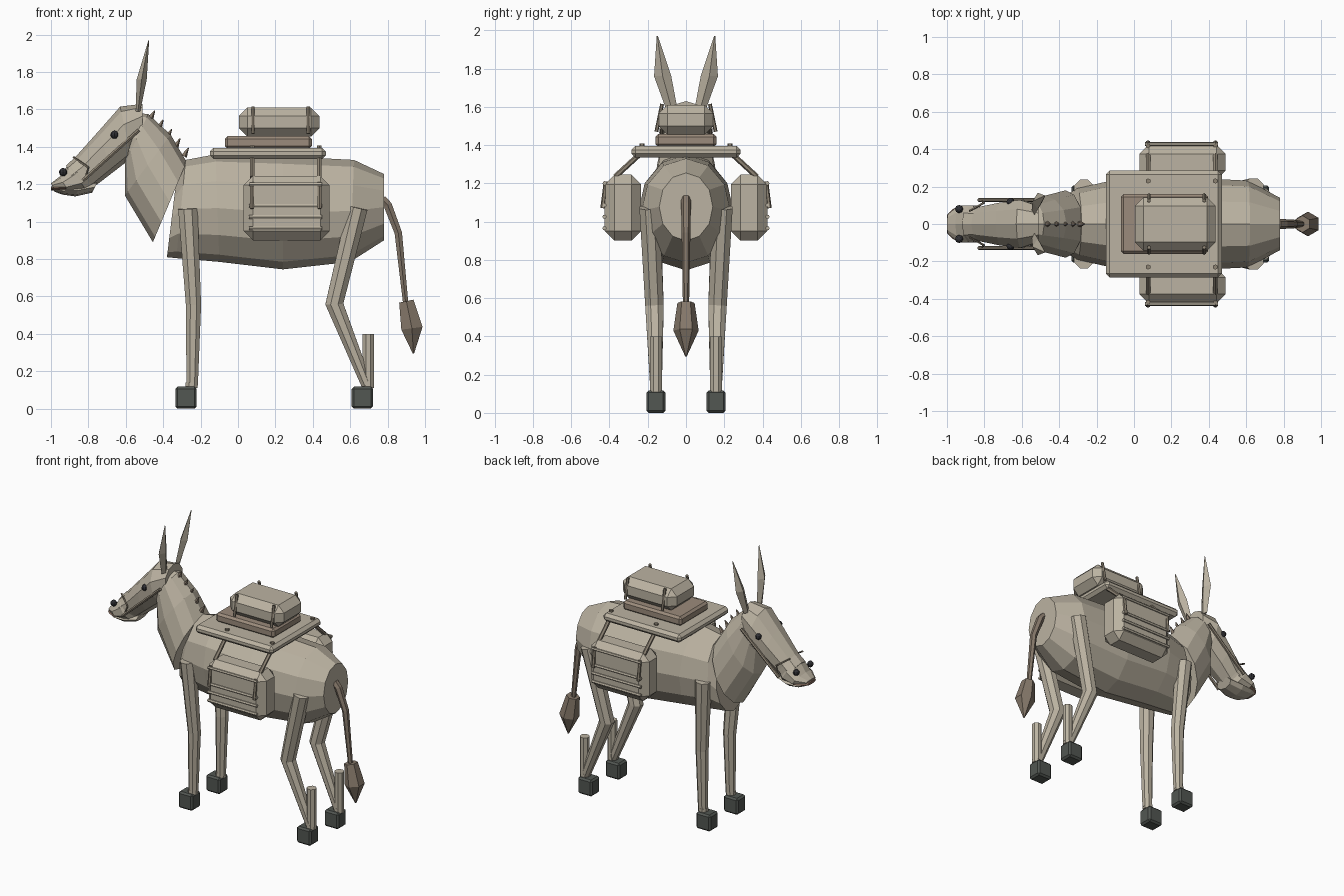
import bpy, bmesh, math
from mathutils import Vector


def material(name, rgb):
    m = bpy.data.materials.new(name)
    m.diffuse_color = (*rgb, 1)
    return m


COAT = material("taupe coat", (0.50, 0.45, 0.36))
BROWN = material("brown hair", (0.24, 0.19, 0.145))
CLOTH = material("blanket brown", (0.33, 0.26, 0.20))
HOOF = material("dark hoof", (0.085, 0.095, 0.085))
DARK = material("dark eye", (0.03, 0.03, 0.035))
STRAP = material("strap taupe", (0.27, 0.23, 0.175))
LIP = material("lip brown", (0.25, 0.16, 0.12))


def finish(name, bm, mat):
    bmesh.ops.recalc_face_normals(bm, faces=bm.faces)
    me = bpy.data.meshes.new(name)
    bm.to_mesh(me)
    bm.free()
    me.materials.append(mat)
    ob = bpy.data.objects.new(name, me)
    bpy.context.collection.objects.link(ob)
    return ob


def skin(name, rings, mat):
    """Join rings of points into a capped flat-faced skin."""
    bm = bmesh.new()
    loops = [[bm.verts.new(p) for p in r] for r in rings]
    n = len(loops[0])
    for a, b in zip(loops, loops[1:]):
        for i in range(n):
            j = (i + 1) % n
            bm.faces.new((a[i], a[j], b[j], b[i]))
    bm.faces.new(loops[0])
    bm.faces.new(loops[-1])
    return finish(name, bm, mat)


def loft(name, sections, mat, sides=12):
    """Sections: (top x, top z, bottom x, bottom z, half width)."""
    rings = []
    for tx, tz, bx, bz, w in sections:
        top, bot = Vector((tx, 0, tz)), Vector((bx, 0, bz))
        mid, up = (top + bot) / 2, (top - bot) / 2
        rings.append([mid + up * math.cos(t) + Vector((0, w * math.sin(t), 0))
                      for t in (2 * math.pi * i / sides for i in range(sides))])
    return skin(name, rings, mat)


def tube(name, path, radii, mat, sides=8):
    pts = [Vector(p) for p in path]
    rings = []
    for i, p in enumerate(pts):
        d = (pts[min(i + 1, len(pts) - 1)] - pts[max(i - 1, 0)]).normalized()
        ref = Vector((0, 1, 0)) if abs(d.y) < 0.8 else Vector((1, 0, 0))
        u = d.cross(ref).normalized()
        v = d.cross(u)
        rings.append([p + radii[i] * (u * math.cos(t) + v * math.sin(t))
                      for t in ((i2 + 0.5) * 2 * math.pi / sides for i2 in range(sides))])
    return skin(name, rings, mat)


def box(name, x, y, z, mat, bevel=0.0):
    """Box from (min, max) ranges with chamfered edges."""
    bm = bmesh.new()
    bmesh.ops.create_cube(bm, size=1)
    for v in bm.verts:
        v.co = [r[0] + (c + 0.5) * (r[1] - r[0]) for c, r in zip(v.co, (x, y, z))]
    if bevel:
        bmesh.ops.bevel(bm, geom=bm.edges[:], offset=bevel, segments=1,
                        affect='EDGES', clamp_overlap=True)
    return finish(name, bm, mat)


def ball(name, at, r, mat):
    bm = bmesh.new()
    bmesh.ops.create_uvsphere(bm, u_segments=8, v_segments=6, radius=r)
    bmesh.ops.translate(bm, verts=bm.verts, vec=at)
    return finish(name, bm, mat)


# Barrel body, neck and head
loft("body", [(-0.33, 1.22, -0.38, 0.81, 0.16), (-0.28, 1.33, -0.33, 0.805, 0.19),
              (-0.12, 1.36, -0.1, 0.785, 0.235), (0.24, 1.35, 0.24, 0.745, 0.25),
              (0.62, 1.33, 0.60, 0.785, 0.232), (0.78, 1.255, 0.78, 0.90, 0.14)], COAT)
loft("neck", [(-0.275, 1.32, -0.455, 0.89, 0.18), (-0.36, 1.465, -0.605, 1.14, 0.15),
              (-0.48, 1.575, -0.605, 1.31, 0.12), (-0.53, 1.58, -0.62, 1.34, 0.10)], COAT)
loft("head", [(-0.51, 1.63, -0.51, 1.44, 0.10), (-0.63, 1.615, -0.57, 1.34, 0.135),
              (-0.74, 1.49, -0.68, 1.255, 0.12), (-0.87, 1.345, -0.765, 1.19, 0.095),
              (-0.92, 1.30, -0.83, 1.15, 0.10)], COAT, 10)
loft("muzzle", [(-0.87, 1.32, -0.755, 1.20, 0.08), (-0.905, 1.31, -0.80, 1.15, 0.105),
                (-0.955, 1.24, -0.90, 1.155, 0.105), (-1.0, 1.205, -0.985, 1.175, 0.055)], COAT, 10)
loft("lower_jaw", [(-0.75, 1.215, -0.78, 1.155, 0.07), (-0.84, 1.20, -0.87, 1.135, 0.09),
                   (-0.93, 1.185, -0.94, 1.145, 0.085), (-0.99, 1.18, -0.98, 1.16, 0.05)], COAT, 8)
loft("lips", [(-0.92, 1.192, -0.92, 1.165, 0.10), (-0.97, 1.192, -0.97, 1.165, 0.08),
              (-1.0, 1.188, -1.0, 1.168, 0.05)], LIP, 8)

# Short mane tufts along the crest
for i in range(5):
    t = i / 4
    x, z = -0.47 + 0.18 * t, 1.55 - 0.20 * t
    tube("mane_tuft", [(x, 0, z), (x + 0.025, 0, z + 0.045)], [0.018, 0.003], BROWN, 5)

# Tail with tuft
tube("tail", [(0.77, 0, 1.12), (0.80, 0, 1.09), (0.857, 0, 0.94), (0.898, 0, 0.55)],
     [0.026, 0.026, 0.023, 0.016], BROWN, 6)
tube("tail_tuft", [(0.90, 0, 0.575), (0.93, 0, 0.43), (0.938, 0, 0.295)],
     [0.045, 0.066, 0.004], BROWN, 6)

# Saddle board, blanket and top bundle
box("saddle_board", (-0.15, 0.47), (-0.285, 0.285), (1.335, 1.395), COAT, 0.02)
box("saddle_blanket", (-0.07, 0.395), (-0.16, 0.16), (1.39, 1.457), CLOTH, 0.015)
box("top_bundle", (0.005, 0.435), (-0.142, 0.142), (1.455, 1.61), COAT, 0.045)

for s in (-1, 1):
    # Face and ears
    ball("eye", (-0.66, s * 0.118, 1.465), 0.022, DARK)
    ball("nostril", (-0.935, s * 0.08, 1.265), 0.022, DARK)
    tube("cheek_strap", [(-0.83, s * 0.128, 1.22), (-0.53, s * 0.128, 1.49)],
         [0.011, 0.011], STRAP, 6)
    tube("nose_strap", [(-0.82, s * 0.125, 1.225), (-0.80, s * 0.115, 1.29),
                        (-0.88, s * 0.07, 1.345)], [0.006] * 3, STRAP, 5)
    skin("ear", [[(x + a, s * (y + b), z) for a, b in
                  ((-dx, 0), (0, -dy), (dx, 0), (0, dy))]
                 for x, y, z, dx, dy in ((-0.535, 0.075, 1.59, 0.012, 0.03),
                                         (-0.515, 0.122, 1.76, 0.027, 0.045),
                                         (-0.477, 0.15, 1.97, 0.002, 0.003))], COAT)

    # Legs and hooves
    tube("front_leg", [(-0.268, s * 0.185, 1.07), (-0.238, s * 0.157, 0.555),
                       (-0.245, s * 0.157, 0.125)], [0.056, 0.044, 0.033], COAT)
    tube("rear_leg", [(0.64, s * 0.19, 1.075), (0.515, s * 0.165, 0.56),
                      (0.69, s * 0.157, 0.125)], [0.058, 0.052, 0.032], COAT)
    tube("rear_cannon", [(0.697, s * 0.157, 0.13), (0.697, s * 0.157, 0.40)],
         [0.033, 0.033], COAT)
    for x in (-0.278, 0.665):
        box("hoof", (x - 0.057, x + 0.057), (s * 0.157 - 0.05, s * 0.157 + 0.05),
            (0, 0.118), HOOF, 0.012)
        tube("fetlock", [(x + 0.03, s * 0.157, 0.11), (x + 0.03, s * 0.157, 0.14)],
             [0.034, 0.034], COAT)

    # Side pack with horizontal slats
    lo, hi = sorted((s * 0.235, s * 0.425))
    box("side_pack", (0.03, 0.49), (lo, hi), (0.90, 1.245), COAT, 0.05)
    for z in (0.965, 1.025, 1.085):
        tube("pack_slat", [(0.06, s * 0.427, z), (0.45, s * 0.427, z)],
             [0.011, 0.011], COAT, 6)
    tube("pack_rail", [(0.06, s * 0.427, 1.20), (0.45, s * 0.427, 1.20)],
         [0.01, 0.01], COAT, 6)

    # Straps, pegs and hangers
    for x in (0.075, 0.435):
        tube("hanger", [(x, s * 0.25, 1.345), (x, s * 0.37, 1.235)],
             [0.014, 0.014], STRAP, 6)
        tube("pack_strap", [(x, s * 0.418, 1.21), (x, s * 0.436, 1.07)],
             [0.012, 0.012], STRAP, 6)
        tube("board_peg", [(x, s * 0.23, 1.38), (x, s * 0.23, 1.408)],
             [0.014, 0.014], STRAP, 6)
    for x in (0.08, 0.375):
        tube("bundle_strap", [(x, s * 0.125, 1.615), (x, s * 0.155, 1.47)],
             [0.01, 0.01], STRAP, 6)
